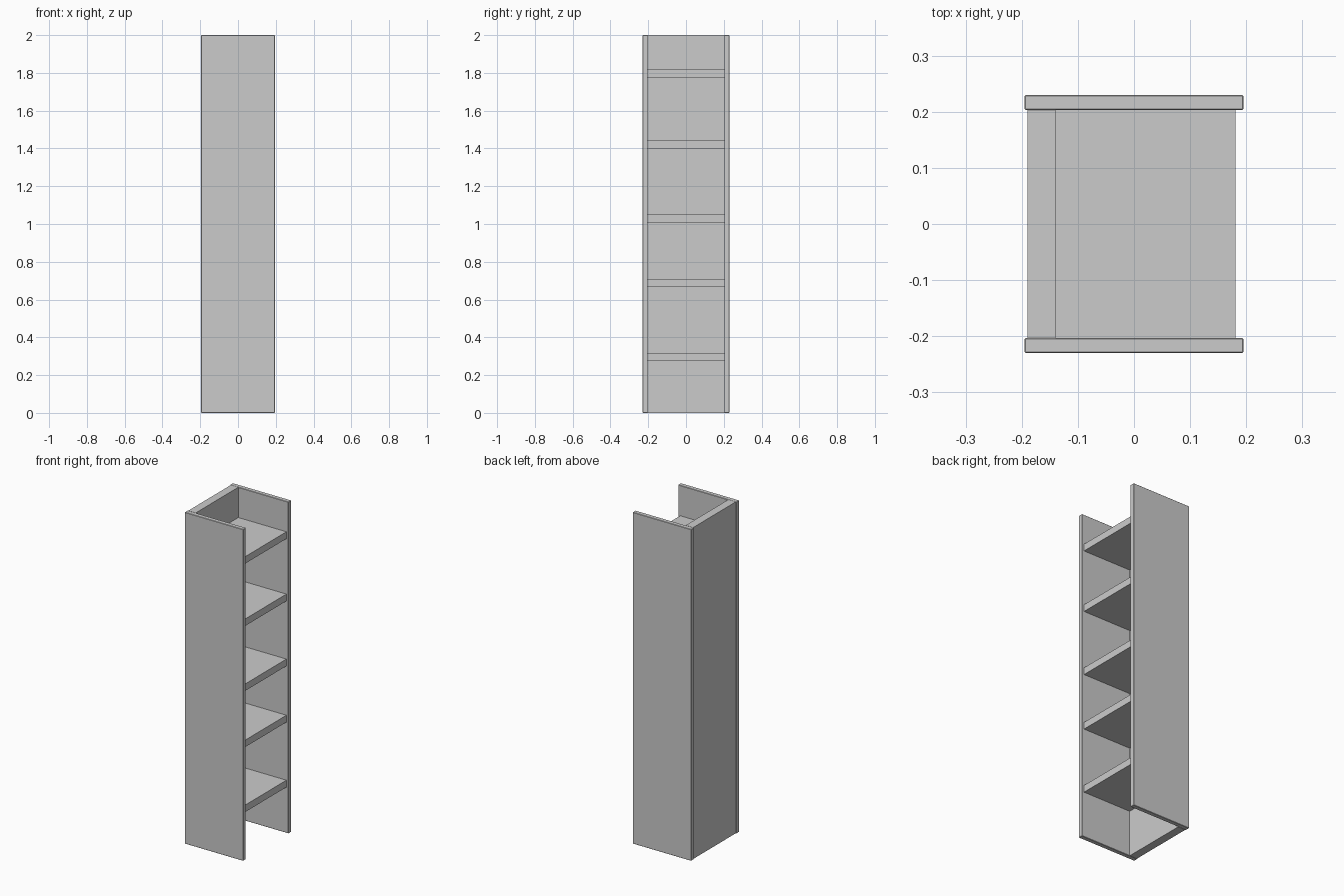
import bpy

if "Cube" in bpy.data.objects:
    bpy.data.objects.remove(bpy.data.objects["Cube"])


def box(name, x, y, z, bevel=0.0):
    """Axis-aligned box from (min, max) ranges, with optional tiny edge bevel."""
    bpy.ops.mesh.primitive_cube_add(size=1, location=[(a + b) / 2 for a, b in (x, y, z)])
    ob = bpy.context.object
    ob.name = name
    ob.scale = [b - a for a, b in (x, y, z)]
    bpy.ops.object.transform_apply(location=False, rotation=False, scale=True)
    if bevel:
        mod = ob.modifiers.new("edge_bevel", 'BEVEL')
        mod.width = bevel
        mod.segments = 1
    return ob


INNER, OUTER, HEIGHT = 0.203, 0.23, 2.0
SHELF_THICK = 0.042

# Two full-height side panels
box("side_panel_near", (-0.195, 0.195), (-OUTER, -INNER), (0, HEIGHT), 0.002)
box("side_panel_far", (-0.195, 0.195), (INNER, OUTER), (0, HEIGHT), 0.002)

# Thick back panel between the sides
box("back_panel", (-0.19, -0.14), (-INNER, INNER), (0, HEIGHT))

# Five shelves, unevenly spaced
for i, z in enumerate((0.276, 0.668, 1.007, 1.399, 1.775), 1):
    box(f"shelf_{i}", (-0.14, 0.181), (-INNER, INNER), (z, z + SHELF_THICK))
